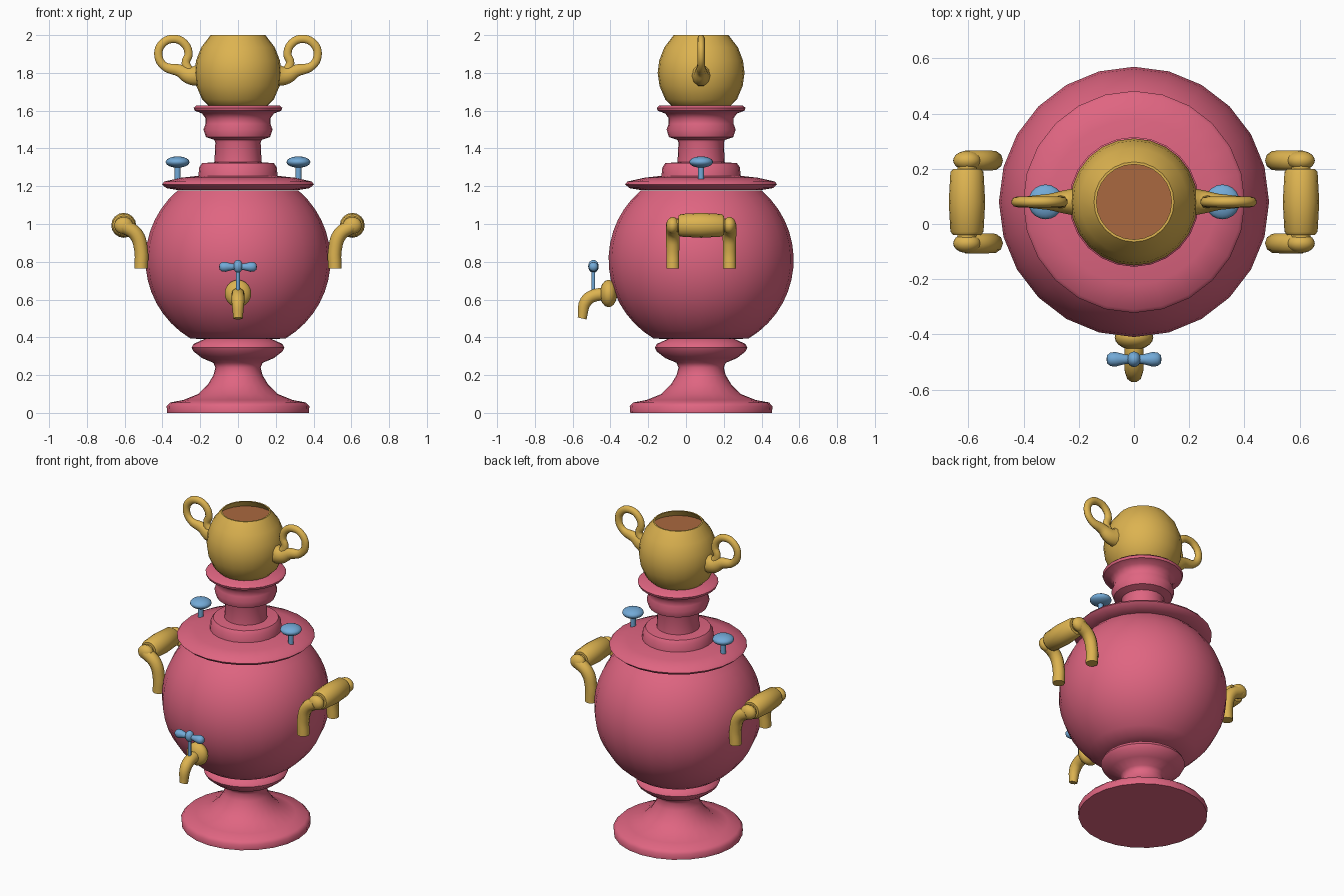
import bpy, bmesh, math
from mathutils import Vector, Matrix

if "Cube" in bpy.data.objects:
    bpy.data.objects.remove(bpy.data.objects["Cube"], do_unlink=True)

AXIS_Y = 0.08  # the vessel sits slightly behind the centre


def material(name, rgb):
    m = bpy.data.materials.new(name)
    m.use_nodes = True
    m.diffuse_color = (*rgb, 1)
    m.node_tree.nodes["Principled BSDF"].inputs["Base Color"].default_value = (*rgb, 1)
    return m


PINK = material("pink enamel", (0.74, 0.13, 0.22))
GOLD = material("warm gold", (0.72, 0.45, 0.08))
BLUE = material("light blue", (0.17, 0.40, 0.68))
BROWN = material("tea brown", (0.40, 0.14, 0.05))


def finish(ob, mat, angle=50):
    ob.data.materials.append(mat)
    bpy.ops.object.select_all(action='DESELECT')
    ob.select_set(True)
    bpy.context.view_layer.objects.active = ob
    bpy.ops.object.shade_smooth_by_angle(angle=math.radians(angle))
    return ob


def lathe(name, profile, mat, origin=(0, AXIS_Y, 0), axis=(0, 0, 1), sides=24, angle=50):
    """Turn (radius, height) points around an axis through origin."""
    bm = bmesh.new()
    rot = Vector((0, 0, 1)).rotation_difference(Vector(axis)).to_matrix().to_4x4()
    rings = []
    for r, h in profile:
        if r == 0:
            rings.append([bm.verts.new((0, 0, h))] * sides)
        else:
            rings.append([bm.verts.new((r * math.cos(a), r * math.sin(a), h))
                          for a in (math.tau * i / sides for i in range(sides))])
    for low, high in zip(rings, rings[1:]):
        for i in range(sides):
            j = (i + 1) % sides
            quad = list(dict.fromkeys((low[i], low[j], high[j], high[i])))
            if len(quad) > 2:
                bm.faces.new(quad)
    bm.transform(Matrix.Translation(origin) @ rot)
    bmesh.ops.recalc_face_normals(bm, faces=bm.faces)
    me = bpy.data.meshes.new(name)
    bm.to_mesh(me)
    bm.free()
    ob = bpy.data.objects.new(name, me)
    bpy.context.collection.objects.link(ob)
    return finish(ob, mat, angle)


def ellipsoid(name, centre, size, mat):
    bpy.ops.mesh.primitive_uv_sphere_add(segments=20, ring_count=12, location=centre)
    ob = bpy.context.object
    ob.name = name
    ob.scale = size
    return finish(ob, mat)


def tube(name, points, radii, mat):
    """Smooth round tube through points with a radius at each."""
    cu = bpy.data.curves.new(name, 'CURVE')
    cu.dimensions = '3D'
    cu.bevel_depth = 1
    cu.bevel_resolution = 3
    cu.use_fill_caps = True
    cu.resolution_u = 5
    sp = cu.splines.new('BEZIER')
    sp.bezier_points.add(len(points) - 1)
    for bp, p, r in zip(sp.bezier_points, points, radii):
        bp.co, bp.radius = p, r
        bp.handle_left_type = bp.handle_right_type = 'AUTO'
    ob = bpy.data.objects.new(name, cu)
    bpy.context.collection.objects.link(ob)
    bpy.ops.object.select_all(action='DESELECT')
    ob.select_set(True)
    bpy.context.view_layer.objects.active = ob
    bpy.ops.object.convert(target='MESH')
    return finish(bpy.context.object, mat)


# Foot and waist
lathe("foot", [(0, 0), (0.375, 0), (0.378, 0.035), (0.36, 0.055), (0.29, 0.068),
               (0.21, 0.1), (0.16, 0.15), (0.13, 0.2), (0.12, 0.24), (0.13, 0.265),
               (0.19, 0.29), (0.235, 0.325), (0.245, 0.345), (0.235, 0.365),
               (0.18, 0.39), (0.18, 0.42)], PINK)

# Round body
body = [(0.18, 0.39)]
for k in range(15):
    a = math.radians(-59 + 108 * k / 14)
    body.append((0.49 * math.cos(a), 0.81 + 0.485 * math.sin(a)))
lathe("body", body, PINK)

# Lid with chimney and teapot stand
lathe("lid", [(0, 1.18), (0.32, 1.18), (0.38, 1.19), (0.402, 1.21), (0.39, 1.225),
              (0.30, 1.245), (0.21, 1.255), (0.205, 1.30), (0.19, 1.322), (0.125, 1.327),
              (0.12, 1.43), (0.125, 1.445), (0.17, 1.46), (0.183, 1.50), (0.172, 1.53),
              (0.172, 1.56), (0.19, 1.585), (0.23, 1.60), (0.235, 1.615), (0.22, 1.628),
              (0, 1.628)], PINK)

# Teapot shell with open top and tea inside
lathe("teapot", [(0, 1.61), (0.14, 1.61), (0.19, 1.66), (0.22, 1.73), (0.23, 1.80),
                 (0.222, 1.865), (0.195, 1.935), (0.145, 2.0), (0.136, 2.0),
                 (0.17, 1.955), (0.18, 1.935)], GOLD)
lathe("tea", [(0, 1.955), (0.172, 1.955)], BROWN)

for side, label in ((1, "left"), (-1, "right")):
    # Teapot ear: thick root that curls into a ring
    ear = [(0.19, 1.79), (0.25, 1.785), (0.31, 1.812)]
    width = [0.065, 0.05, 0.034]
    for deg in (-50, 0, 45, 90, 135, 180, 215):
        a = math.radians(deg)
        ear.append((0.342 + 0.08 * math.cos(a), 1.90 + 0.08 * math.sin(a)))
        width.append(0.023)
    ear.append((0.255, 1.80))
    width.append(0.03)
    ob = tube(label + "_teapot_ear", [(side * x, 0, z) for x, z in ear], width, GOLD)
    ob.scale.y = 0.85
    ob.location.y = AXIS_Y

    # Lid knob
    x = side * 0.32
    lathe(label + "_knob_stem", [(0, 1.235), (0.016, 1.235), (0.016, 1.32), (0, 1.32)],
          BLUE, origin=(x, AXIS_Y, 0), sides=12)
    ellipsoid(label + "_knob", (x, AXIS_Y, 1.328), (0.063, 0.063, 0.03), BLUE)

    # Carrying handle: two bent arms, a rod and a thick grip
    for y, end in ((-0.07, "front"), (0.23, "back")):
        tube(f"{label}_{end}_handle_arm",
             [(side * px, y, pz) for px, pz in
              ((0.513, 0.765), (0.513, 0.86), (0.54, 0.945), (0.605, 0.99))],
             [0.036, 0.036, 0.038, 0.038], GOLD)
        ellipsoid(f"{label}_{end}_handle_joint", (side * 0.605, y, 0.992),
                  (0.05, 0.035, 0.045), GOLD)
    rod = (side * 0.605, AXIS_Y, 0.993)
    lathe(label + "_handle_rod", [(0.035, -0.15), (0.035, 0.15)], GOLD,
          origin=rod, axis=(0, 1, 0), sides=16)
    lathe(label + "_handle_grip", [(0, -0.12), (0.05, -0.12), (0.06, -0.108), (0.066, 0),
                                   (0.06, 0.108), (0.05, 0.12), (0, 0.12)], GOLD,
          origin=rod, axis=(0, 1, 0), sides=16)

    # Tap wing
    lathe(label + "_tap_wing", [(0, 0), (0.015, 0.01), (0.018, 0.035), (0.026, 0.065),
                                (0.025, 0.085), (0.015, 0.097), (0, 0.1)], BLUE,
          origin=(0, -0.49, 0.773), axis=(side, 0, 0), sides=12)

# Tap spout, collar and stem
ellipsoid("tap_collar", (0, -0.41, 0.632), (0.07, 0.046, 0.072), GOLD)
tube("tap_spout", [(0, -0.40, 0.625), (0, -0.48, 0.623), (0, -0.53, 0.59), (0, -0.55, 0.50)],
     [0.035, 0.035, 0.034, 0.025], GOLD)
lathe("tap_stem", [(0, 0.63), (0.01, 0.63), (0.01, 0.78), (0, 0.78)], BLUE,
      origin=(0, -0.49, 0), sides=10)
ellipsoid("tap_hub", (0, -0.49, 0.776), (0.025, 0.028, 0.034), BLUE)
